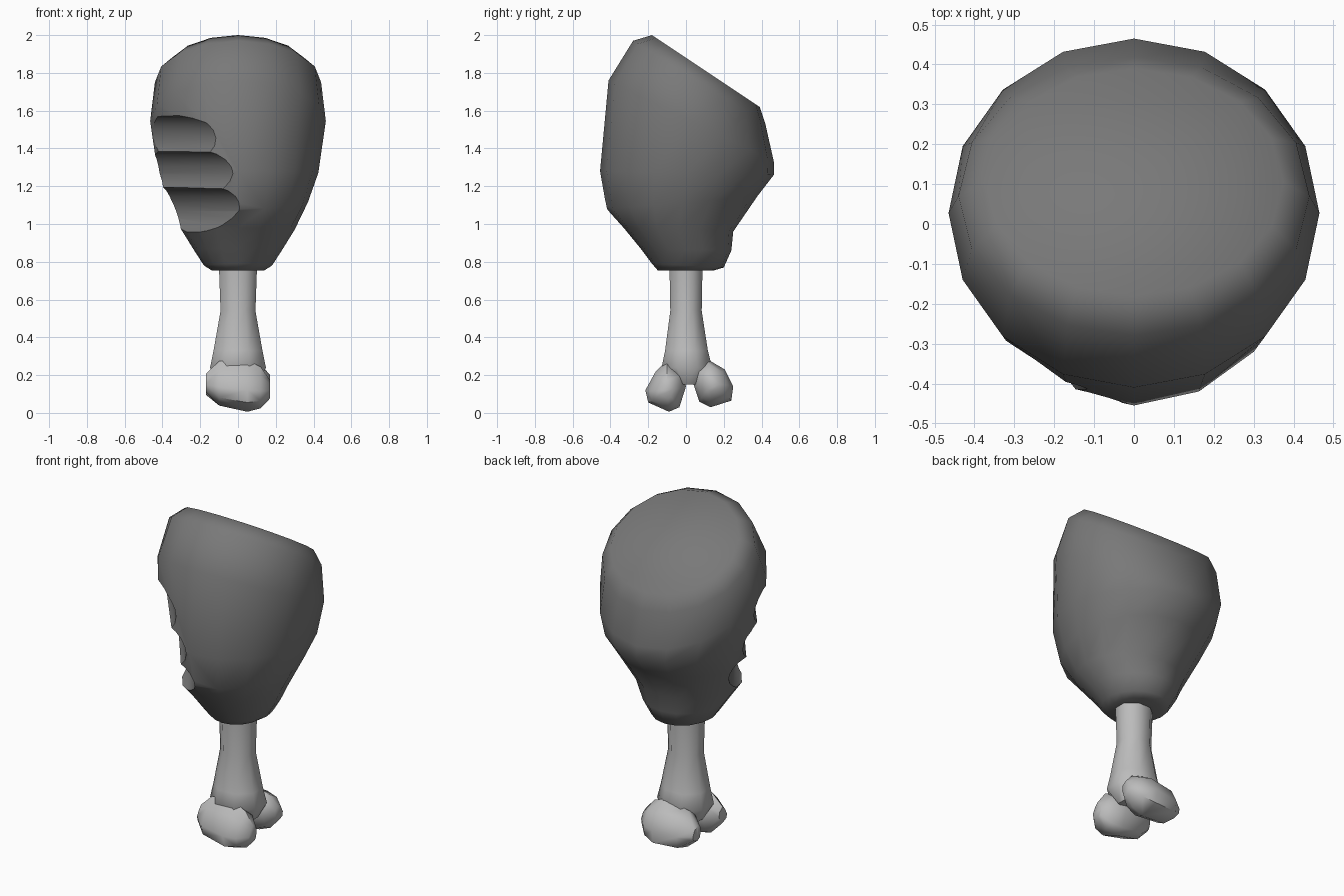
import bpy, bmesh, math
from mathutils import Vector, Matrix

if "Cube" in bpy.data.objects:
    bpy.data.objects.remove(bpy.data.objects["Cube"])


def shade(name, g):
    mat = bpy.data.materials.new(name)
    mat.diffuse_color = (g, g, g, 1)
    mat.use_nodes = True
    mat.node_tree.nodes["Principled BSDF"].inputs["Base Color"].default_value = mat.diffuse_color
    return mat


MEAT, BITE, BONE = shade("meat_shade", .19), shade("bite_shade", .19), shade("bone_shade", .5)


def finish(bm, name, mat):
    bmesh.ops.recalc_face_normals(bm, faces=bm.faces)
    me = bpy.data.meshes.new(name)
    bm.to_mesh(me)
    bm.free()
    me.materials.append(mat)
    ob = bpy.data.objects.new(name, me)
    bpy.context.collection.objects.link(ob)
    return ob


def smooth(ob, angle):
    bpy.ops.object.select_all(action='DESELECT')
    ob.select_set(True)
    bpy.context.view_layer.objects.active = ob
    bpy.ops.object.shade_smooth_by_angle(angle=math.radians(angle))


def loft(name, rings, n, mat, turn=0.0):
    """Each ring: front y, front z, back y, back z, half width."""
    bm = bmesh.new()
    rows = []
    for y0, z0, y1, z1, rx in rings:
        row = []
        for i in range(n):
            a = 2 * math.pi * (i + turn) / n
            t = (1 - math.cos(a)) / 2
            row.append(bm.verts.new((rx * math.sin(a), y0 + (y1 - y0) * t, z0 + (z1 - z0) * t)))
        rows.append(row)
    for lo, hi in zip(rows, rows[1:]):
        for i in range(n):
            j = (i + 1) % n
            bm.faces.new((lo[i], lo[j], hi[j], hi[i]))
    bm.faces.new(rows[0])
    bm.faces.new(rows[-1])
    return finish(bm, name, mat)


# Meat: tilted rings ending in a slanted flat top
meat = loft("meat", [
    (-.15, .755, .15, .755, .14),
    (-.18, .79, .20, .77, .18),
    (-.24, .87, .24, .86, .235),
    (-.33, .98, .25, .96, .30),
    (-.42, 1.08, .38, 1.15, .37),
    (-.455, 1.28, .465, 1.26, .425),
    (-.41, 1.76, .465, 1.33, .465),
    (-.28, 1.97, .42, 1.53, .44),
    (-.18, 2.0, .39, 1.62, .375)], 16, MEAT)
meat.data.materials.append(BITE)

# Bite: three scallops along chords of the front left side
r = .13
bm = bmesh.new()
for z, a, b in ((1.455, (-.47, .03), (-.12, -.41)),
                (1.265, (-.415, .06), (-.04, -.43)),
                (1.07, (-.315, .05), (-.01, -.39))):
    a, b = Vector((*a, z)), Vector((*b, z))
    d = (b - a).normalized()
    out = Vector((d.y, -d.x, 0))
    if out.x > 0:
        out = -out
    m = Matrix.Translation((a + b) / 2 + out * r) @ d.to_track_quat('Z', 'Y').to_matrix().to_4x4()
    bmesh.ops.create_cone(bm, cap_ends=True, segments=20, radius1=r, radius2=r, depth=1.3, matrix=m)
cutter = finish(bm, "bite_cutter", BITE)
cutter.hide_render = True
mod = meat.modifiers.new("bite", 'BOOLEAN')
mod.object = cutter
mod.operation = 'DIFFERENCE'
mod.solver = 'EXACT'
mod.material_mode = 'TRANSFER'
mod.use_self = True
bpy.context.view_layer.objects.active = meat
bpy.ops.object.modifier_apply(modifier="bite")
bpy.data.objects.remove(cutter)
smooth(meat, 54)

# Keep the rim of the bite crisp
bm = bmesh.new()
bm.from_mesh(meat.data)
for e in bm.edges:
    if len({f.material_index for f in e.link_faces}) > 1:
        e.smooth = False
bm.to_mesh(meat.data)
bm.free()

# Bone shaft flaring toward the knuckles
shaft = loft("bone_shaft", [
    (-.05, .15, .08, .15, .11),
    (-.14, .24, .15, .24, .16),
    (-.12, .33, .125, .33, .14),
    (-.09, .54, .09, .54, .1),
    (-.095, .80, .095, .80, .11)], 8, BONE, .5)
smooth(shaft, 50)


# Knuckles: side profiles swept across x with tapered ends
def knuckle(name, profile, slant):
    bm = bmesh.new()
    cy = sum(p[0] for p in profile) / len(profile)
    cz = sum(p[1] for p in profile) / len(profile)
    pts = []
    for x, s in ((-.17, .35), (-.1, .86), (.05, 1), (.12, .8), (.17, .35)):
        pts += [(x, cy + (y - cy) * s, cz + (z - cz) * s - slant * (x - .05)) for y, z in profile]
    verts = [bm.verts.new(p) for p in pts]
    bmesh.ops.convex_hull(bm, input=verts)
    smooth(finish(bm, name, BONE), 50)


knuckle("front_knuckle", [(-.215, .12), (-.20, .055), (-.09, .006), (-.035, .03),
                          (.0, .14), (-.02, .22), (-.10, .28), (-.16, .22)], .1)
knuckle("back_knuckle", [(.25, .14), (.24, .065), (.13, .03), (.07, .06),
                         (.04, .15), (.05, .23), (.12, .28), (.205, .23)], -.05)
